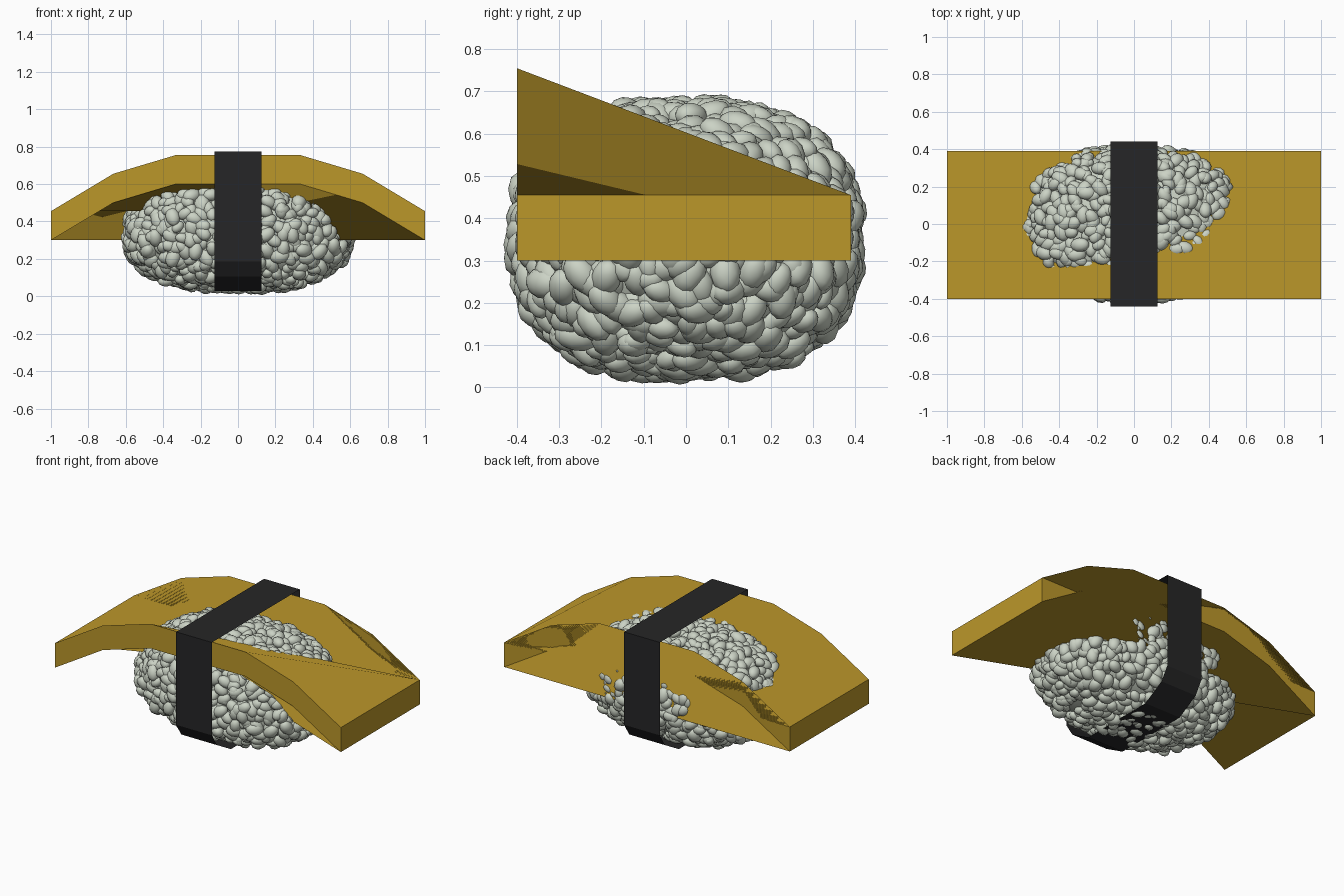
import bpy, math, random
from mathutils import Vector, Matrix
import bmesh

if "Cube" in bpy.data.objects:
    bpy.data.objects.remove(bpy.data.objects["Cube"])

random.seed(4)


def make(name, verts, faces, color, smooth=False):
    me = bpy.data.meshes.new(name)
    me.from_pydata([tuple(v) for v in verts], [], faces)
    me.update()
    ob = bpy.data.objects.new(name, me)
    bpy.context.collection.objects.link(ob)
    mat = bpy.data.materials.new(name + "_color")
    mat.diffuse_color = (*color, 1)
    mat.use_nodes = True
    mat.node_tree.nodes["Principled BSDF"].inputs["Base Color"].default_value = mat.diffuse_color
    me.materials.append(mat)
    if smooth:
        me.shade_smooth()
    return ob


# Egg slab: two arched edges; top and underside are each fanned from one back corner
arch = [(-1, 0.455), (-0.667, 0.655), (-0.333, 0.755),
        (0.333, 0.755), (0.667, 0.655), (1, 0.455)]
T = 0.155
verts = []
for y in (-0.40, 0.39):
    for dz in (0, -T):
        verts += [(x, y, z + dz) for x, z in arch]
ft, fb, bt, bb = [list(range(k, k + 6)) for k in (0, 6, 12, 18)]


def fan(loop):
    return [(loop[0], loop[i], loop[i + 1]) for i in range(1, len(loop) - 1)]


faces, normals = [], []
for group, nrm in (
        (fan(bt[::-1] + ft), (0, 0, 1)),                                  # top
        (fan(bb + fb[::-1]), (0, 0, -1)),                                 # underside
        ([(fb[i], fb[i + 1], ft[i + 1], ft[i]) for i in range(5)], (0, -1, 0)),
        ([(bt[i], bt[i + 1], bb[i + 1], bb[i]) for i in range(5)], (0, 1, 0)),
        ([(ft[0], bt[0], bb[0], fb[0])], (-1, 0, 0)),                     # ends
        ([(ft[5], fb[5], bb[5], bt[5])], (1, 0, 0))):
    faces += group
    normals += [nrm] * sum(len(f) for f in group)
slab = make("egg_slab", verts, faces, (0.50, 0.31, 0.023), True)
# each side is shaded as one flat face
slab.data.normals_split_custom_set(normals)

# Seaweed band: open-sided thin sheet wrapped around everything
half = [(0.44, 0.775), (0.44, 0.187), (0.39, 0.107), (0.25, 0.027)]
ring = half + [(-y, z) for y, z in reversed(half)]
n = len(ring)
verts = [(x, y, z) for x in (-0.125, 0.125) for y, z in ring]
faces = [(i, (i + 1) % n, n + (i + 1) % n, n + i) for i in range(n)]
make("seaweed_band", verts, faces, (0.019, 0.019, 0.020))

# Rice body: rounded superellipsoid, a little narrower towards the top
SIZE = Vector((0.59, 0.39, 0.308))
CENTER = Vector((0, 0, 0.351))
P = 2.55


def on_body(d, scale=1.0):
    r = sum(abs(c) ** P for c in d) ** (-1 / P)
    u = d * r
    pos = Vector([u[k] * SIZE[k] * scale for k in range(3)])
    pos.x *= 1 - 0.1 * max(0, u.z)
    nrm = Vector([math.copysign(abs(u[k]) ** (P - 1), u[k]) / SIZE[k] for k in range(3)])
    return CENTER + pos, nrm.normalized()


def ico(sub):
    bm = bmesh.new()
    bmesh.ops.create_icosphere(bm, subdivisions=sub, radius=1)
    vs = [v.co.copy() for v in bm.verts]
    fs = [tuple(v.index for v in f.verts) for f in bm.faces]
    bm.free()
    return vs, fs


RICE = (0.60, 0.65, 0.56)
cv, cf = ico(4)
make("rice_core", [on_body(v, 0.975)[0] for v in cv], cf, RICE, True)

# Rice grains lying on the body
gv, gf = ico(2)
verts, faces = [], []
COUNT = 1250
for i in range(COUNT):
    z = 1 - 2 * (i + 0.5) / COUNT
    a = i * math.pi * (3 - math.sqrt(5))
    s = math.sqrt(1 - z * z)
    d = Vector((s * math.cos(a), s * math.sin(a), z))
    d += Vector([random.uniform(-0.06, 0.06) for _ in range(3)])
    pos, nrm = on_body(d.normalized(), random.uniform(0.95, 1.02))
    rot = nrm.to_track_quat('Z', 'Y').to_matrix()
    rot = rot @ Matrix.Rotation(random.uniform(0, math.tau), 3, 'Z')
    rot = rot @ Matrix.Rotation(random.uniform(-0.5, 0.5), 3, 'Y')
    k = random.uniform(0.8, 1.2)
    m = rot @ Matrix.Diagonal((0.046 * k, 0.033 * k, 0.030 * k))
    base = len(verts)
    verts += [pos + m @ v for v in gv]
    faces += [tuple(base + j for j in f) for f in gf]
make("rice_grains", verts, faces, RICE, True)
